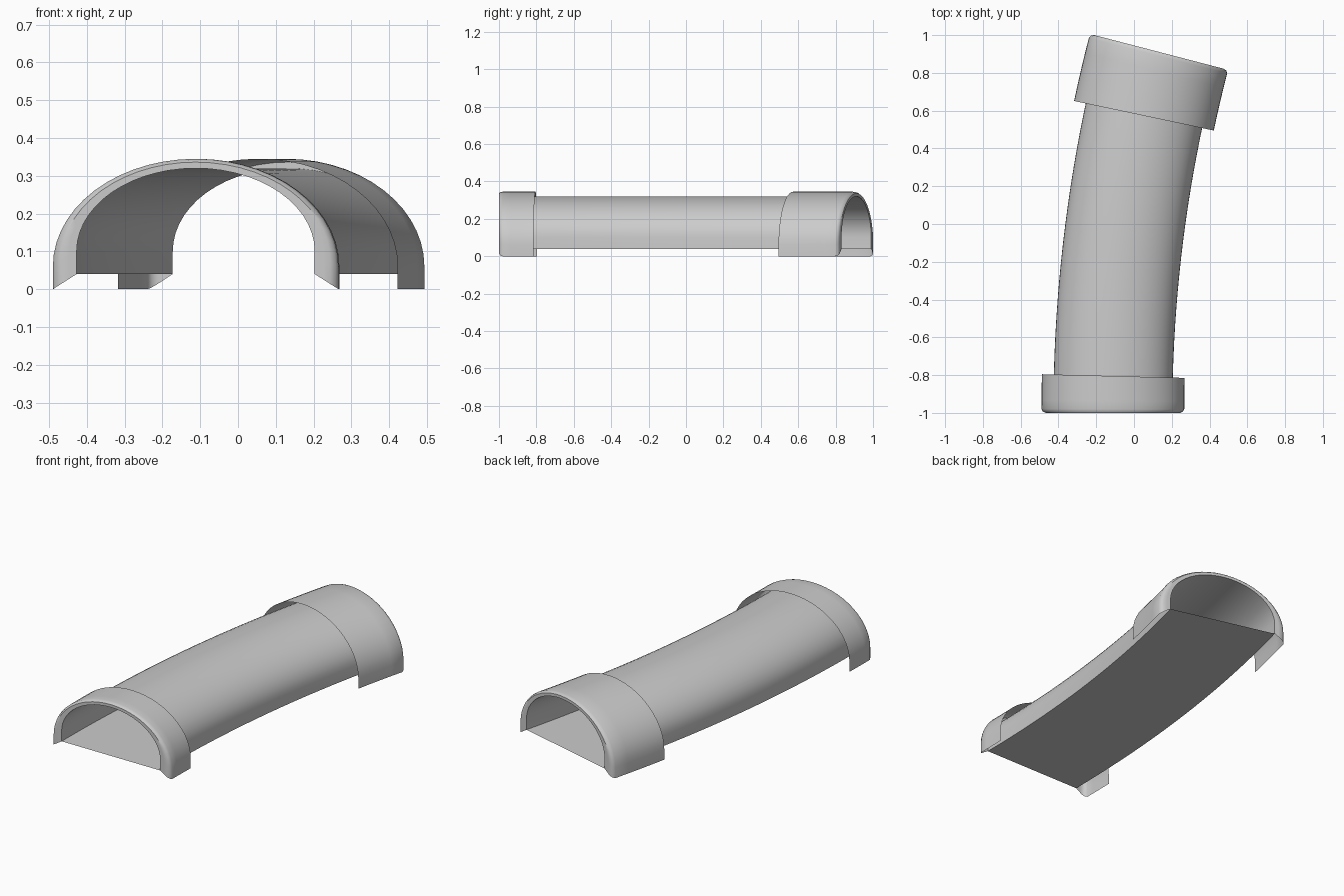
import bpy
import math

cube = bpy.data.objects.get("Cube")
if cube:
    bpy.data.objects.remove(cube)

RADIUS = 7.6                                  # bend of the whole tunnel
LENGTH = RADIUS * math.asin(1.911 / RADIUS)
SEGMENTS = 28

grey = bpy.data.materials.new("plain grey")
grey.use_nodes = True
colour = (0.6, 0.6, 0.6, 1)
grey.diffuse_color = colour
grey.node_tree.nodes["Principled BSDF"].inputs["Base Color"].default_value = colour


def arch(half_width, bottom, spring, top):
    """Arch section: straight walls up to the spring line, then a half ellipse."""
    points = [(-half_width, bottom)]
    for i in range(SEGMENTS + 1):
        a = math.pi * i / SEGMENTS
        points.append((-half_width * math.cos(a), spring + (top - spring) * math.sin(a)))
    return points + [(half_width, bottom)]


def blend(a, b, t):
    return [(p[0] + (q[0] - p[0]) * t, p[1] + (q[1] - p[1]) * t) for p, q in zip(a, b)]


def on_path(s, u, z):
    """Place a section point at distance s along the bent centre line."""
    a = s / RADIUS
    return (-0.112 + RADIUS * (1 - math.cos(a)) + u * math.cos(a),
            -1 + RADIUS * math.sin(a) - u * math.sin(a), z)


def loft(name, rows):
    """Skin a list of (distance, section) rows."""
    n = len(rows[0][1])
    verts = [on_path(s, u, z) for s, section in rows for u, z in section]
    faces = [(r * n + i, r * n + i + 1, (r + 1) * n + i + 1, (r + 1) * n + i)
             for r in range(len(rows) - 1) for i in range(n - 1)]
    mesh = bpy.data.meshes.new(name)
    mesh.from_pydata(verts, [], faces)
    mesh.materials.append(grey)
    obj = bpy.data.objects.new(name, mesh)
    bpy.context.collection.objects.link(obj)
    bpy.ops.object.select_all(action="DESELECT")
    obj.select_set(True)
    bpy.context.view_layer.objects.active = obj
    bpy.ops.object.shade_smooth_by_angle(angle=math.radians(35))


inner = arch(0.315, 0.04, 0.1, 0.32)
outer = arch(0.378, 0.0, 0.06, 0.345)
steps = [LENGTH * i / 20 for i in range(21)]

# Curved tunnel shell and its flat floor
loft("tunnel_shell", [(s, inner) for s in steps])
loft("tunnel_floor", [(s, [(0.315, 0.04), (-0.315, 0.04)]) for s in steps])


# Open collars with a rounded lip that closes onto the tunnel mouth
def collar(name, mouth, end):
    sign = 1 if end > mouth else -1
    lip = [(0.0, 1.0), (0.0, 0.65), (0.0, 0.35), (0.007, 0.12), (0.02, 0.0)]
    rows = [(mouth + sign * d, blend(outer, inner, t)) for d, t in lip]
    start = rows[-1][0]
    rows += [(start + (end - start) * k / 4, outer) for k in range(1, 5)]
    loft(name, rows if sign > 0 else rows[::-1])


collar("front_collar", 0.0, 0.195)
collar("back_collar", LENGTH, RADIUS * math.asin(1.573 / RADIUS))
